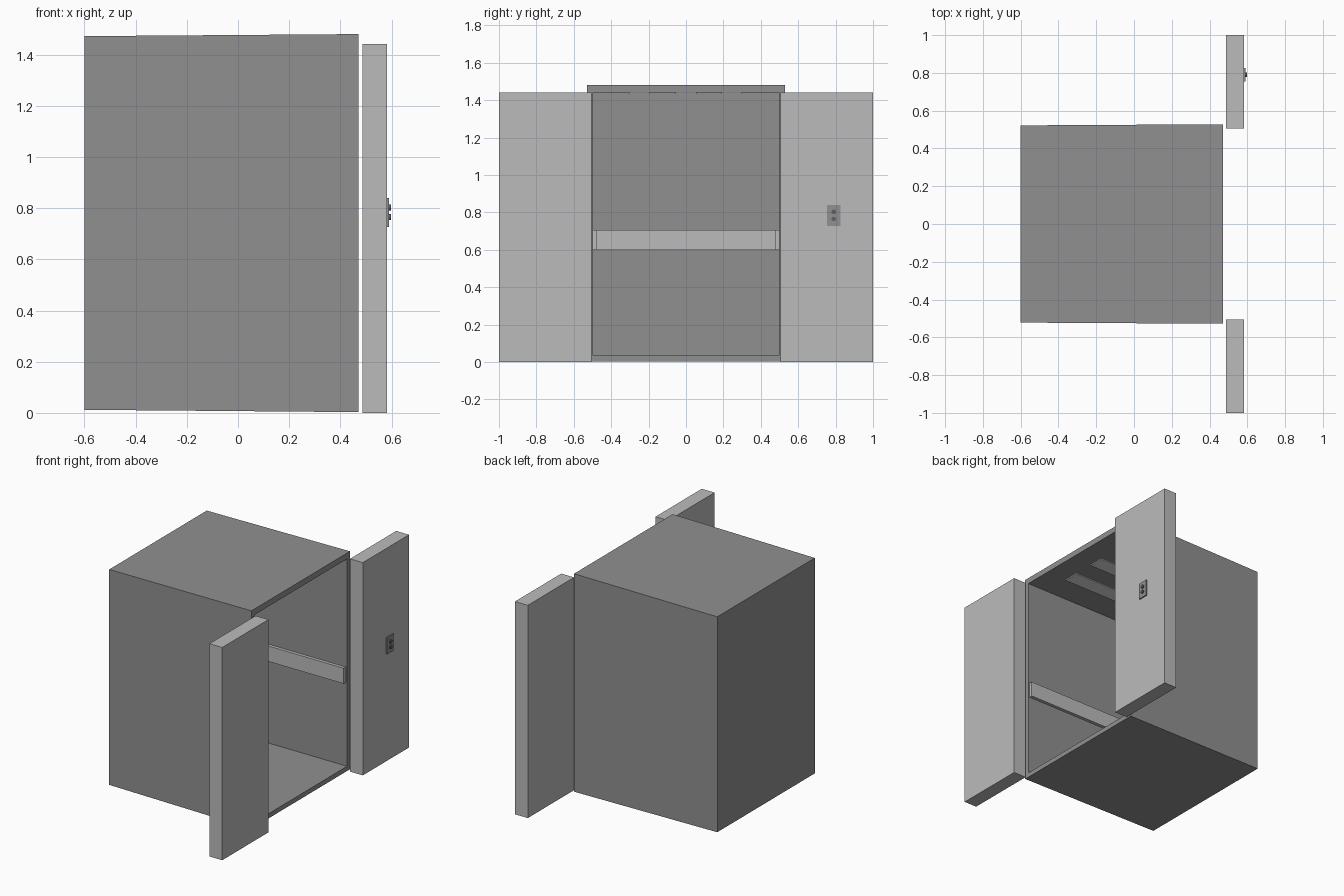
import bpy, bmesh, math
from mathutils import Matrix

if "Cube" in bpy.data.objects:
    bpy.data.objects.remove(bpy.data.objects["Cube"])


def material(name, v):
    m = bpy.data.materials.new(name)
    m.diffuse_color = (v, v, v, 1)
    m.use_nodes = True
    m.node_tree.nodes["Principled BSDF"].inputs["Base Color"].default_value = m.diffuse_color
    return m


CABIN = material("cabin grey", 0.28)
STEEL = material("light steel", 0.50)
LAMP = material("lamp white", 0.75)
DARK = material("button dark grey", 0.12)


def finish(bm, name, mat):
    me = bpy.data.meshes.new(name)
    bm.to_mesh(me)
    bm.free()
    me.materials.append(mat)
    ob = bpy.data.objects.new(name, me)
    bpy.context.collection.objects.link(ob)
    return ob


def box(name, mat, x, y, z):
    bm = bmesh.new()
    bmesh.ops.create_cube(bm, size=1)
    for v in bm.verts:
        v.co = [r[0] if c < 0 else r[1] for c, r in zip(v.co, (x, y, z))]
    return finish(bm, name, mat)


# Cabin shell: slightly wider at the open end, hollowed through that end
bm = bmesh.new()
loops = []
for x, half, z0, z1 in ((-0.60, 0.522, 0.012, 1.472), (0.47, 0.528, 0.003, 1.48),
                        (0.47, 0.497, 0.035, 1.44), (-0.57, 0.497, 0.035, 1.44)):
    loops.append([bm.verts.new((x, y, z)) for y, z in
                  ((-half, z0), (half, z0), (half, z1), (-half, z1))])
for a, b in zip(loops, loops[1:]):
    for i in range(4):
        j = (i + 1) % 4
        bm.faces.new((a[i], a[j], b[j], b[i]))
bm.faces.new(loops[0])
bm.faces.new(loops[-1])
bmesh.ops.recalc_face_normals(bm, faces=bm.faces)
finish(bm, "cabin_shell", CABIN)

# Sliding doors, standing open on both sides
box("door_left", STEEL, (0.486, 0.582), (-1.0, -0.505), (0, 1.442))
box("door_right", STEEL, (0.486, 0.582), (0.505, 1.0), (0, 1.442))

# Handrails along the three inner walls
box("handrail_back", STEEL, (-0.57, -0.548), (-0.475, 0.475), (0.60, 0.705))
box("handrail_left", STEEL, (-0.57, 0.46), (-0.497, -0.475), (0.60, 0.705))
box("handrail_right", STEEL, (-0.57, 0.46), (0.475, 0.497), (0.60, 0.705))

# Ceiling lamps
for i, y in enumerate((-0.25, 0.0, 0.245)):
    box(f"ceiling_lamp_{i + 1}", LAMP, (-0.43, 0.32), (y - 0.055, y + 0.055), (1.434, 1.441))

# Call panel with two round buttons
box("call_panel", CABIN, (0.581, 0.590), (0.755, 0.825), (0.727, 0.84))
for i, z in enumerate((0.765, 0.803)):
    bm = bmesh.new()
    bmesh.ops.create_cone(bm, cap_ends=True, segments=16, radius1=0.012, radius2=0.012,
                          depth=0.008,
                          matrix=Matrix.Translation((0.593, 0.79, z))
                          @ Matrix.Rotation(math.pi / 2, 4, 'Y'))
    finish(bm, f"call_button_{i + 1}", DARK)
